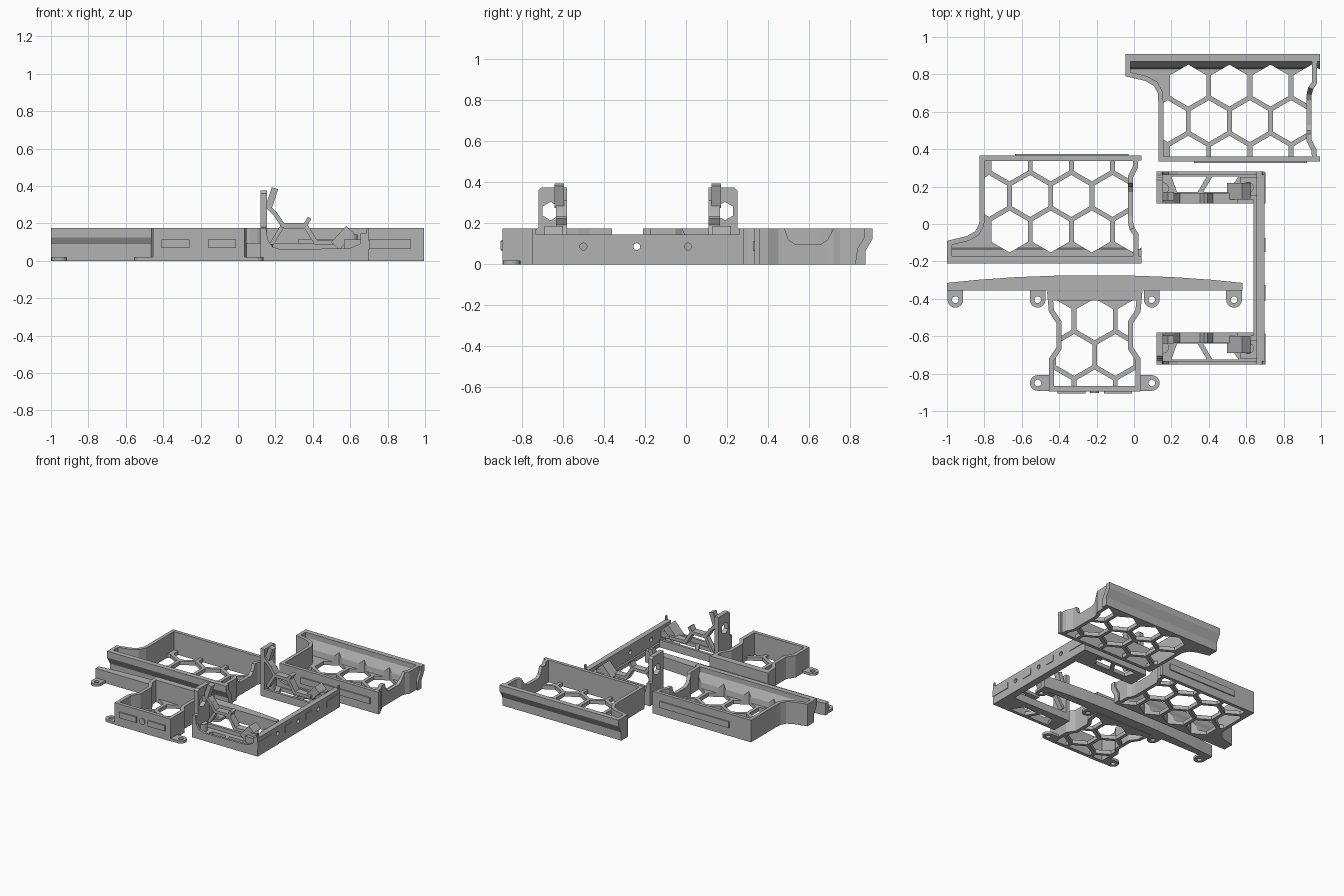
import bpy, bmesh, math
from mathutils import Vector, Matrix

if "Cube" in bpy.data.objects:
    bpy.data.objects.remove(bpy.data.objects["Cube"])

grey = bpy.data.materials.new("plain_grey")
grey.diffuse_color = (0.45, 0.45, 0.45, 1)
grey.use_nodes = True
grey.node_tree.nodes["Principled BSDF"].inputs["Base Color"].default_value = grey.diffuse_color


def finish(name, bm):
    bmesh.ops.recalc_face_normals(bm, faces=bm.faces)
    me = bpy.data.meshes.new(name)
    bm.to_mesh(me)
    bm.free()
    me.materials.append(grey)
    ob = bpy.data.objects.new(name, me)
    bpy.context.collection.objects.link(ob)
    return ob


def add_prism(bm, pts, a, b, axis="z"):
    """Extrude a 2D outline along an axis: z uses (x,y), y uses (x,z), x uses (y,z)."""
    put = {"z": lambda p, t: (p[0], p[1], t), "y": lambda p, t: (p[0], t, p[1]),
           "x": lambda p, t: (t, p[0], p[1])}[axis]
    lo = [bm.verts.new(put(p, a)) for p in pts]
    hi = [bm.verts.new(put(p, b)) for p in pts]
    bm.faces.new(lo[::-1])
    bm.faces.new(hi)
    for i in range(len(pts)):
        j = (i + 1) % len(pts)
        bm.faces.new((lo[i], lo[j], hi[j], hi[i]))


def prism(name, pts, a, b, axis="z"):
    bm = bmesh.new()
    add_prism(bm, pts, a, b, axis)
    return finish(name, bm)


def box(name, x0, x1, y0, y1, z0, z1):
    return prism(name, [(x0, y0), (x1, y0), (x1, y1), (x0, y1)], z0, z1)


def ngon(cx, cy, r, n, start=0.0):
    return [(cx + r * math.cos(start + 2 * math.pi * i / n),
             cy + r * math.sin(start + 2 * math.pi * i / n)) for i in range(n)]


def cut(ob, outlines, a, b, axis="z"):
    """Subtract a set of prisms from an object."""
    bm = bmesh.new()
    for o in outlines:
        add_prism(bm, o, a, b, axis)
    cutter = finish("cutter", bm)
    mod = ob.modifiers.new("cut", "BOOLEAN")
    mod.operation, mod.solver, mod.object = "DIFFERENCE", "EXACT", cutter
    dg = bpy.context.evaluated_depsgraph_get()
    me = bpy.data.meshes.new_from_object(ob.evaluated_get(dg))
    ob.modifiers.clear()
    ob.data = me
    bpy.data.objects.remove(cutter)
    return ob


def wall(name, path, t, closed=False):
    """Upright wall along (x, y, height) points, thickened to the left of the path."""
    n, bm, rows = len(path), bmesh.new(), []
    P = [Vector(p[:2]) for p in path]
    for i in range(n):
        d0 = (P[i] - P[i - 1]) if closed or i else (P[1] - P[0])
        d1 = (P[(i + 1) % n] - P[i]) if closed or i < n - 1 else d0
        n0, n1 = (Vector((-d.y, d.x)).normalized() for d in (d0, d1))
        m = (n0 + n1).normalized()
        q = P[i] + m * t / max(0.4, m.dot(n0))
        h = path[i][2]
        rows.append([bm.verts.new(v) for v in ((P[i].x, P[i].y, 0), (P[i].x, P[i].y, h),
                                               (q.x, q.y, h), (q.x, q.y, 0))])
    for i in range(n if closed else n - 1):
        a, b = rows[i], rows[(i + 1) % n]
        for k in range(4):
            bm.faces.new((a[k], b[k], b[(k + 1) % 4], a[(k + 1) % 4]))
    if not closed:
        bm.faces.new(rows[0])
        bm.faces.new(rows[-1][::-1])
    return finish(name, bm)


def mirrored(ob, name, y_sum, dx=0.0):
    bm = bmesh.new()
    bm.from_mesh(ob.data)
    bm.transform(Matrix.Translation((dx, y_sum, 0)) @ Matrix.Diagonal((1, -1, 1, 1)))
    return finish(name, bm)


H = 0.175
HEX = (0.22 - 0.026) / math.sqrt(3)


def hexes(rows):
    return [ngon(x, y, HEX, 6, math.pi / 6) for y, xs in rows for x in xs]


# ---- two long trays, one the mirror of the other
path = [(-0.045, 0.875, H), (-0.045, 0.79, H), (0.06, 0.765, H), (0.105, 0.74, H), (0.127, 0.7, H),
        (0.13, 0.65, H), (0.13, 0.335, H), (0.98, 0.335, H), (0.975, 0.40, H), (0.95, 0.45, H),
        (0.95, 0.48, H), (0.95, 0.50, 0.12), (0.95, 0.53, 0.10), (0.95, 0.66, 0.10),
        (0.95, 0.69, 0.12), (0.957, 0.72, H), (0.978, 0.75, H), (0.98, 0.875, H)]
near, odd = [0.29, 0.51, 0.73, 0.95], [0.18, 0.40, 0.62, 0.84]
holes = hexes([(0.74, near), (0.55, odd), (0.36, near)])
floor = cut(prism("tray_floor", [p[:2] for p in path], 0, 0.03), holes, -0.1, 0.2)
lip = prism("tray_lip", [(0.875, 0), (0.875, 0.065), (0.91, 0.125), (0.91, H), (0.87, H),
                         (0.87, 0.135), (0.835, 0.075), (0.825, 0.0)], -0.045, 0.995, "x")
cut(lip, hexes([(0.74, near)]), -0.1, 0.11)
tray = [floor, lip, wall("tray_wall", path, 0.027),
        box("tray_corner", 0.95, 0.995, 0.335, 0.36, 0, H),
        box("tray_latch", 0.32, 0.925, 0.326, 0.336, 0.065, 0.115)]
for part in tray:
    mirrored(part, part.name + "_second", 0.70, -0.955)

# ---- small front tray with a wide mounting bar
CX = -0.21
half = [(0.245, -0.895), (0.245, -0.72), (0.205, -0.66), (0.205, -0.53), (0.245, -0.47), (0.255, -0.36)]
loop = [(CX + x, y, H) for x, y in half] + [(CX - x, y, H) for x, y in half[::-1]]
wall("small_tray_wall", loop, 0.028, True)
box("small_tray_back", CX - 0.25, CX + 0.25, -0.41, -0.36, 0, H)
small_floor = prism("small_tray_floor", [p[:2] for p in loop], 0, 0.03)
side = [CX - 0.22, CX, CX + 0.22]
cut(small_floor, hexes([(-0.51, side), (-0.70, [CX - 0.33, CX - 0.11, CX + 0.11, CX + 0.33]),
                        (-0.89, side)]), -0.1, 0.2)
bar = [(0.79, -0.355), (0.79, -0.315), (0.62, -0.298), (0.42, -0.284), (0.2, -0.276)]
prism("mounting_bar", [(CX + x, y) for x, y in bar] + [(CX - x, y) for x, y in bar[::-1]], 0, 0.095)
for s in (-1, 1):
    box("small_tray_latch", *sorted((CX + s * 0.05, CX + s * 0.2)), -0.905, -0.893, 0.07, 0.115)
    # screw lugs: two on the bar, one beside the small tray front
    for dx, y, arm in ((0.745, -0.405, 1), (0.305, -0.405, 1), (0.305, -0.85, 0)):
        x = CX + s * dx
        if arm:
            pts = ngon(x, y, 0.042, 13, math.pi)[:7] + [(x + 0.042, y), (x + 0.042, -0.35), (x - 0.042, -0.35)]
            pts = [(x + 0.042 * math.cos(math.pi + k * math.pi / 10),
                    y + 0.042 * math.sin(math.pi + k * math.pi / 10)) for k in range(11)]
            pts += [(x + 0.042, -0.35), (x - 0.042, -0.35)]
        else:
            pts = [(x + s * 0.042 * math.sin(k * math.pi / 10),
                    y + 0.042 * math.cos(k * math.pi / 10)) for k in range(11)]
            pts += [(CX + s * 0.235, y - 0.042), (CX + s * 0.235, y + 0.042)]
        cut(prism("screw_lug", pts, 0, 0.02), [ngon(x, y, 0.018, 16)], -0.1, 0.1)
prism("front_button", ngon(CX, 0.092, 0.024, 20), -0.903, -0.89, "y")

# ---- bracket rail
rail = box("bracket_rail", 0.655, 0.697, -0.75, 0.28, 0, 0.145)
cut(rail, [ngon(y, 0.087, 0.017, 16) for y in (-0.5, -0.24, 0.01)], 0.5, 0.8, "x")
box("rail_foot", 0.64, 0.697, -0.75, 0.28, 0, 0.03)
for y0, y1 in ((-0.75, -0.585), (-0.41, -0.325), (-0.15, -0.075), (0.11, 0.275)):
    box("rail_latch", 0.696, 0.702, y0, y1, 0.062, 0.112)

# ---- bracket arm, built once and mirrored
arm = []
arm.append(prism("arm_outer_wall", [(0.12, 0), (0.697, 0), (0.697, H), (0.69, H), (0.68, 0.13), (0.65, 0.09),
           (0.60, 0.068), (0.23, 0.06), (0.185, 0.075), (0.16, 0.11), (0.15, H), (0.12, H)], 0.262, 0.28, "y"))
plate = box("arm_floor", 0.12, 0.66, 0.11, 0.28, 0, 0.03)
cut(plate, [[(0.20, 0.255), (0.23, 0.17), (0.34, 0.17), (0.39, 0.255)],
            [(0.42, 0.255), (0.37, 0.17), (0.50, 0.17), (0.56, 0.255)]], -0.1, 0.1)
arm.append(plate)
tower = prism("tower", [(0.11, 0), (0.28, 0), (0.28, 0.15), (0.25, 0.18), (0.25, 0.36), (0.235, 0.375),
                        (0.11, 0.375)], 0.12, 0.155, "x")
cut(tower, [ngon(0.19, 0.26, 0.045, 6, math.pi / 6)], 0, 0.3, "x")
arm.append(tower)
arm.append(box("arm_inner_rib", 0.12, 0.64, 0.11, 0.13, 0, 0.06))


def strut(name, a, b, w, y0, y1):
    a, b = Vector(a), Vector(b)
    d = (b - a).normalized() * w / 2
    m = Vector((-d.y, d.x))
    arm.append(prism(name, [a - d * 0.5 + m, a - d * 0.5 - m, b + d * 0.5 - m, b + d * 0.5 + m], y0, y1, "y"))


# honeycomb struts, hook and screw blocks
web = [(0.15, 0.30), (0.20, 0.25), (0.24, 0.19), (0.36, 0.19), (0.415, 0.10), (0.55, 0.10)]
for a, b in zip(web, web[1:]):
    strut("arm_strut", a, b, 0.024, 0.11, 0.165)
strut("arm_strut_tip", (0.36, 0.19), (0.38, 0.225), 0.022, 0.11, 0.165)
strut("arm_strut_low", (0.24, 0.19), (0.18, 0.09), 0.022, 0.11, 0.15)
strut("hook", (0.165, 0.29), (0.195, 0.38), 0.035, 0.125, 0.17)
strut("screw_block", (0.53, 0.09), (0.59, 0.155), 0.06, 0.13, 0.22)
strut("rail_brace", (0.58, 0.09), (0.66, 0.09), 0.05, 0.15, 0.25)
arm.append(prism("tower_boss", ngon(0.155, 0.19, 0.032, 16), 0.0, 0.09))
arm.append(prism("rail_boss", ngon(0.61, 0.195, 0.03, 16), 0.0, 0.14))
for part in arm:
    mirrored(part, part.name + "_second", -0.47)
